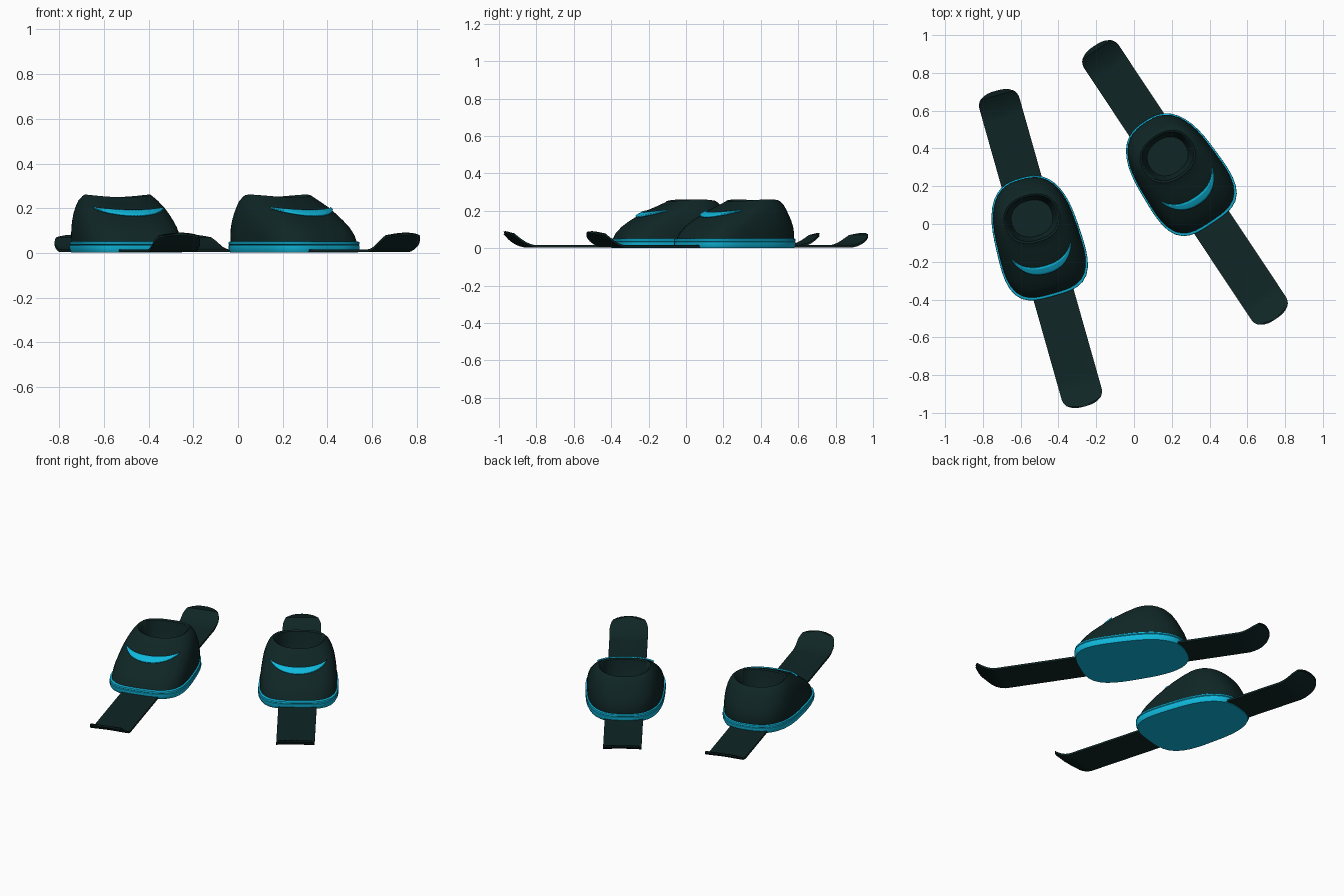
import bpy, bmesh
from math import sin, cos, pi, radians

cube = bpy.data.objects.get("Cube")
if cube:
    bpy.data.objects.remove(cube)


def material(name, rgb):
    m = bpy.data.materials.new(name)
    m.use_nodes = True
    m.diffuse_color = (*rgb, 1)
    bsdf = next(n for n in m.node_tree.nodes if n.type == 'BSDF_PRINCIPLED')
    bsdf.inputs["Base Color"].default_value = (*rgb, 1)
    return m


DARK = material("dark teal", (0.005, 0.019, 0.019))
CYAN = material("bright cyan", (0.005, 0.48, 0.72))


def loft(name, rows, mat, place, closed=True, caps=(), angle=40):
    """Skin rows of points into one object placed at (x, y, degrees)."""
    bm = bmesh.new()
    grid = [[bm.verts.new(p) for p in row] for row in rows]
    n = len(grid[0])
    for a, b in zip(grid, grid[1:]):
        for i in range(n if closed else n - 1):
            j = (i + 1) % n
            bm.faces.new((a[i], a[j], b[j], b[i]))
    for k in caps:
        bm.faces.new(grid[k])
    bmesh.ops.recalc_face_normals(bm, faces=bm.faces)
    me = bpy.data.meshes.new(name)
    bm.to_mesh(me)
    bm.free()
    me.materials.append(mat)
    me.shade_smooth()
    me.set_sharp_from_angle(angle=radians(angle))
    ob = bpy.data.objects.new(name, me)
    bpy.context.collection.objects.link(ob)
    ob.location = (place[0], place[1], 0)
    ob.rotation_euler.z = radians(place[2])
    return ob


def outline(th, z, rx, front, back, n, taper, grow=0.0):
    """Point on a rounded-box section that is wider toward the toe."""
    c, s = cos(th), sin(th)
    e = n if s < 0 else min(n, 2.7)
    r = (abs(c) ** e + abs(s) ** e) ** (-1 / e)
    mid, ry = (front + back) / 2, (back - front) / 2
    x = r * c * (rx + grow) * (1 - taper * r * s)
    dip = 0.012 * max(0, min(1, (z - 0.2) / 0.05)) * s * s
    return (x, mid + r * s * (ry + grow), z - dip)


# Boot sections: z, half width, toe y, heel y, squareness, toe widening
UPPER = [
    (0.045, 0.218, -0.250, 0.378, 3.4, 0.07),
    (0.080, 0.218, -0.234, 0.380, 3.2, 0.07),
    (0.115, 0.215, -0.203, 0.372, 3.0, 0.06),
    (0.145, 0.210, -0.163, 0.360, 2.8, 0.05),
    (0.175, 0.203, -0.115, 0.345, 2.6, 0.04),
    (0.205, 0.192, -0.062, 0.330, 2.5, 0.03),
    (0.235, 0.175, -0.006, 0.315, 2.4, 0.0),
    (0.255, 0.156, 0.030, 0.300, 2.3, 0.0),
]
COLLAR = [
    (0.261, 0.148, 0.038, 0.292, 2.3, 0.0),
    (0.255, 0.138, 0.048, 0.282, 2.3, 0.0),
    (0.180, 0.126, 0.055, 0.275, 2.2, 0.0),
    (0.130, 0.110, 0.070, 0.262, 2.2, 0.0),
]
SOLE = [(0.001, 0.97), (0.016, 1.0), (0.033, 1.0), (0.036, 0.985),
        (0.039, 1.0), (0.049, 0.995), (0.052, 0.97)]
SEG = 48


def ring(section):
    return [outline(2 * pi * i / SEG, *section) for i in range(SEG)]


def upper_at(z):
    """Boot section interpolated at a height."""
    for a, b in zip(UPPER, UPPER[1:]):
        if a[0] <= z <= b[0]:
            t = (z - a[0]) / (b[0] - a[0])
            return [p + (q - p) * t for p, q in zip(a, b)]


def ski_rows():
    """Flat board with both rounded ends curling up."""
    half, length, thick, tip = 0.11, 0.868, 0.012, 0.15
    steps = [i / 10 for i in range(11)]
    stations = [(-length + tip * t, 1 - t, 0.075) for t in steps]
    stations += [(length - tip * t, 1 - t, 0.066) for t in reversed(steps)]
    rows = []
    for y, u, rise in stations:
        z = 0.004 + rise * u ** 1.6
        w = half * (1 - 0.16 * max(0, u - 0.6) ** 2 / 0.16)
        side = -1 if y < 0 else 1
        row = []
        for level in (0, 1):
            across = [k / 4 for k in range(-4, 5)]
            for k in (across if level == 0 else reversed(across)):
                # bowed tip edge
                yy = y - side * 0.025 * u * u * abs(k) ** 3
                row.append((w * k, yy, z + thick * level - 0.012 * u * k * k))
        rows.append(row)
    return rows


def build(side, place):
    loft(side + "_ski", ski_rows(), DARK, place, caps=(0, -1))

    # Grooved sole
    rows = []
    for z, k in SOLE:
        g = (k - 1) * 0.25
        rows.append(ring((z, 0.227 + g, -0.261 - g, 0.388 + g, 3.4, 0.07)))
    loft(side + "_sole", rows, CYAN, place, caps=(0, -1))

    # Boot shell with hollow ankle opening
    loft(side + "_boot", [ring(s) for s in UPPER + COLLAR], DARK, place,
         caps=(-1,), angle=50)

    # Crescent stripe wrapped over the toe
    rows = []
    for v in (0, 0.25, 0.5, 0.75, 1):
        row = []
        for i in range(25):
            u = i / 12 - 1
            low, high = 0.164 + 0.033 * u * u, 0.188 + 0.012 * u * u
            z = low + (high - low) * v
            x, y, z = outline(-pi / 2 + radians(48) * u, *upper_at(z), 0.003)
            row.append((x, y, z + 0.003))
        rows.append(row)
    stripe = loft(side + "_toe_stripe", rows, CYAN, place, closed=False)
    plate = stripe.modifiers.new("plate", 'SOLIDIFY')
    plate.thickness = 0.008
    plate.offset = 0


build("right", (-0.495, -0.13, 15.8))
build("left", (0.27, 0.22, 33.6))
